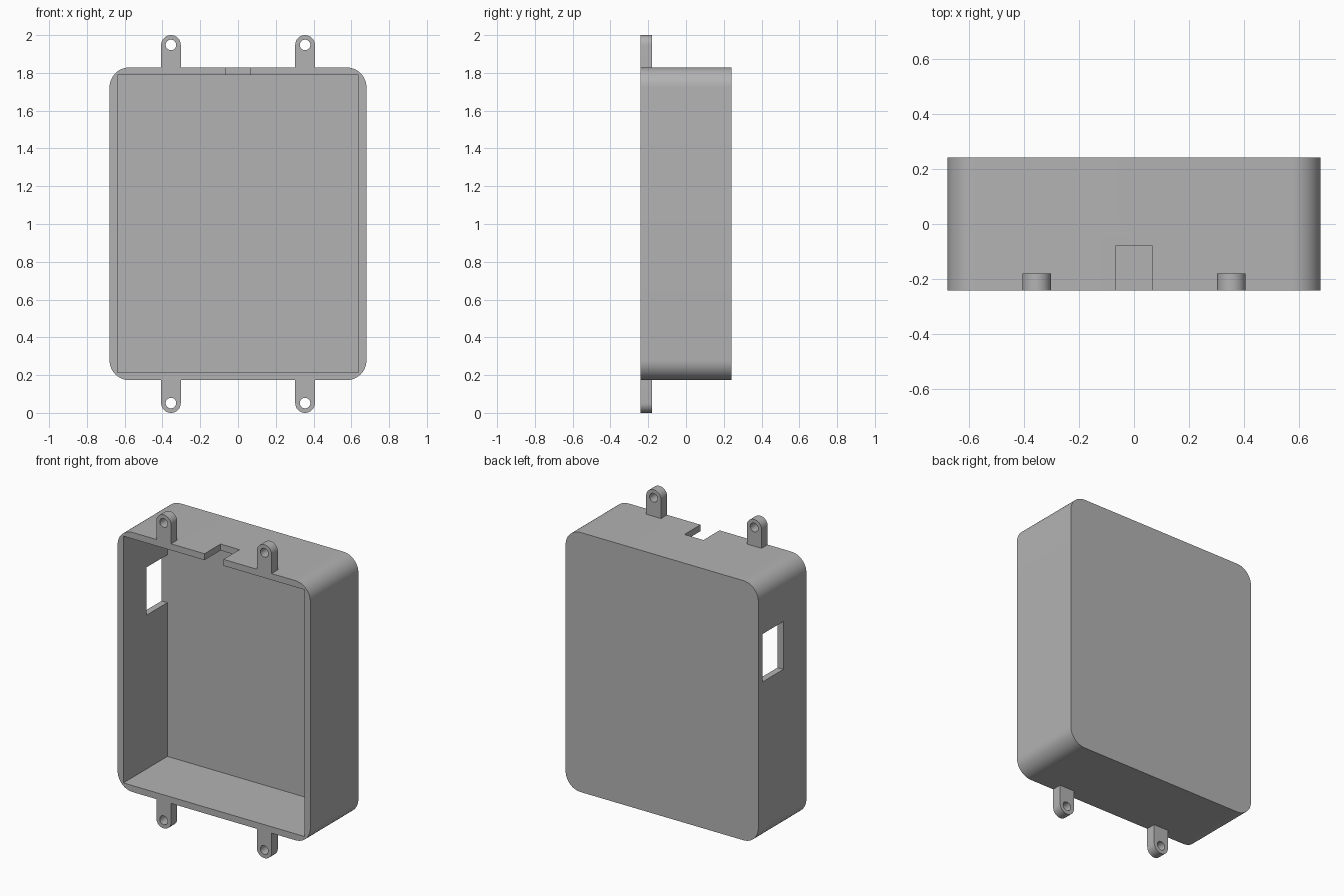
import bpy, bmesh, math
from mathutils import Vector

if "Cube" in bpy.data.objects:
    bpy.data.objects.remove(bpy.data.objects["Cube"])

grey = bpy.data.materials.new("plain grey")
grey.diffuse_color = (0.45, 0.45, 0.45, 1)
grey.use_nodes = True
grey.node_tree.nodes["Principled BSDF"].inputs["Base Color"].default_value = grey.diffuse_color

FRONT, BACK = -0.242, 0.242      # depth limits
HALF_W, Z0, Z1 = 0.68, 0.173, 1.829
WALL = 0.041


def extrude_outline(name, points, y0, y1):
    """Solid made from an (x, z) outline pushed along y."""
    bm = bmesh.new()
    face = bm.faces.new([bm.verts.new((x, y0, z)) for x, z in points])
    moved = bmesh.ops.extrude_face_region(bm, geom=[face])["geom"]
    bmesh.ops.translate(bm, vec=Vector((0, y1 - y0, 0)),
                        verts=[g for g in moved if isinstance(g, bmesh.types.BMVert)])
    bmesh.ops.recalc_face_normals(bm, faces=bm.faces)
    mesh = bpy.data.meshes.new(name)
    bm.to_mesh(mesh)
    bm.free()
    obj = bpy.data.objects.new(name, mesh)
    bpy.context.collection.objects.link(obj)
    mesh.materials.append(grey)
    return obj


def arc(cx, cz, r, a0, a1, n):
    return [(cx + r * math.cos(math.radians(a0 + (a1 - a0) * i / n)),
             cz + r * math.sin(math.radians(a0 + (a1 - a0) * i / n))) for i in range(n + 1)]


def rect(x0, x1, z0, z1):
    return [(x0, z0), (x1, z0), (x1, z1), (x0, z1)]


def cut(obj, cutter):
    mod = obj.modifiers.new("cut", 'BOOLEAN')
    mod.operation, mod.solver, mod.object = 'DIFFERENCE', 'EXACT', cutter
    bpy.context.view_layer.objects.active = obj
    bpy.ops.object.modifier_apply(modifier=mod.name)
    bpy.data.objects.remove(cutter)


def smooth(obj):
    bpy.ops.object.select_all(action='DESELECT')
    obj.select_set(True)
    bpy.context.view_layer.objects.active = obj
    bpy.ops.object.shade_smooth_by_angle(angle=math.radians(30))


# Box shell with rounded outer corners
R = 0.105
outline = []
for sx, cz, a in ((1, Z1 - R, 0), (-1, Z1 - R, 90), (-1, Z0 + R, 180), (1, Z0 + R, 270)):
    outline += arc(sx * (HALF_W - R), cz, R, a, a + 90, 12)
box = extrude_outline("box_shell", outline, FRONT, BACK)

# Square cavity open at the front
cut(box, extrude_outline("cavity", rect(-HALF_W + WALL, HALF_W - WALL, Z0 + WALL, Z1 - WALL),
                         FRONT - 0.1, BACK - WALL))
# Cable notch in the top wall
cut(box, extrude_outline("notch", rect(-0.067, 0.067, Z1 - 0.1, Z1 + 0.1), FRONT - 0.1, -0.08))
# Port window in the left wall
cut(box, extrude_outline("window", rect(-0.8, -0.6, 1.195, 1.5), -0.01, BACK - WALL - 0.001))
smooth(box)

# Four mounting tabs with screw holes
TAB_R = 0.052
for side, sx in (("left", -1), ("right", 1)):
    for level, top in (("top", True), ("bottom", False)):
        x = sx * 0.355
        cz = 2 - TAB_R if top else TAB_R
        root = Z1 if top else Z0
        a = 0 if top else 180
        end = arc(x, cz, TAB_R, a, a + 180, 20)
        tab = extrude_outline(f"{level}_{side}_tab",
                              end + [(end[-1][0], root), (end[0][0], root)], FRONT, -0.18)
        cut(tab, extrude_outline("hole", arc(x, cz, 0.028, 0, 345, 23), FRONT - 0.1, 0))
        smooth(tab)
